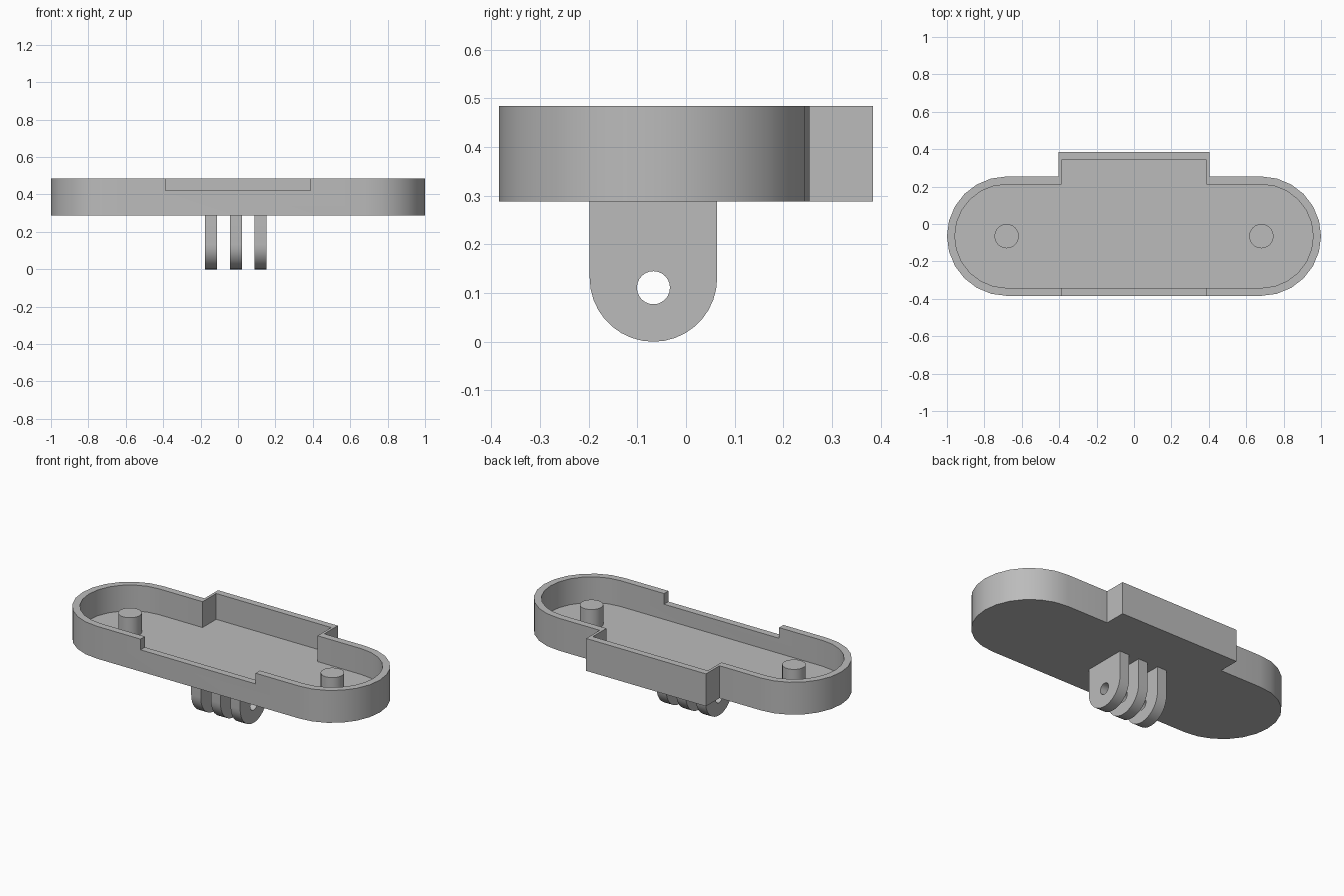
import bpy, bmesh
from math import sin, cos, pi

cube = bpy.data.objects.get("Cube")
if cube:
    bpy.data.objects.remove(cube, do_unlink=True)

grey = bpy.data.materials.new("light grey plastic")
grey.use_nodes = True
colour = (0.5, 0.5, 0.5, 1)
grey.diffuse_color = colour
grey.node_tree.nodes["Principled BSDF"].inputs["Base Color"].default_value = colour

BASE, FLOOR, RIM = 0.288, 0.328, 0.485
MID_Y, END_X, RADIUS, WALL = -0.065, 0.681, 0.319, 0.042
LUG_Y = -0.067


def arc(cx, cy, r, start, stop, steps):
    return [(cx + r * cos(start + (stop - start) * i / steps),
             cy + r * sin(start + (stop - start) * i / steps)) for i in range(steps + 1)]


def prism(name, outline, low, high, axis="z"):
    """Extrude a closed outline along z, or a (y, z) outline along x."""
    place = (lambda a, b, h: (a, b, h)) if axis == "z" else (lambda a, b, h: (h, a, b))
    bm = bmesh.new()
    face = bm.faces.new([bm.verts.new(place(a, b, low)) for a, b in outline])
    top = bmesh.ops.extrude_face_region(bm, geom=[face])["geom"]
    bmesh.ops.translate(bm, vec=place(0, 0, high - low),
                        verts=[v for v in top if isinstance(v, bmesh.types.BMVert)])
    bmesh.ops.recalc_face_normals(bm, faces=bm.faces)
    mesh = bpy.data.meshes.new(name)
    bm.to_mesh(mesh)
    bm.free()
    mesh.materials.append(grey)
    obj = bpy.data.objects.new(name, mesh)
    bpy.context.collection.objects.link(obj)
    return obj


def select(obj):
    bpy.ops.object.select_all(action="DESELECT")
    obj.select_set(True)
    bpy.context.view_layer.objects.active = obj


def cut(obj, cutter):
    cutter.hide_render = True
    mod = obj.modifiers.new("cut", "BOOLEAN")
    mod.operation, mod.solver, mod.object = "DIFFERENCE", "EXACT", cutter
    select(obj)
    bpy.ops.object.modifier_apply(modifier=mod.name)
    bpy.data.objects.remove(cutter, do_unlink=True)


def smooth(obj):
    select(obj)
    bpy.ops.object.shade_smooth_by_angle(angle=pi / 6)


def tray_outline(r, box_x, box_y):
    """Rounded slot with a rectangular bay at the back."""
    return (arc(END_X, MID_Y, r, -pi / 2, pi / 2, 12)
            + [(box_x, MID_Y + r), (box_x, box_y), (-box_x, box_y), (-box_x, MID_Y + r)]
            + arc(-END_X, MID_Y, r, pi / 2, 3 * pi / 2, 12))


# Hollow tray with a shallow notch in the front wall
tray = prism("tray", tray_outline(RADIUS, 0.403, 0.384), BASE, RIM)
cut(tray, prism("cavity", tray_outline(RADIUS - WALL, 0.387, 0.343), FLOOR, RIM + 0.1))
front = MID_Y - RADIUS
notch = [(-0.387, front - 0.1), (0.387, front - 0.1), (0.387, front + 0.08), (-0.387, front + 0.08)]
cut(tray, prism("notch", notch, 0.42, RIM + 0.1))
smooth(tray)

# Screw posts at both ends
for side, x in (("right", -END_X), ("left", END_X)):
    post = prism(side + "_post", arc(x, MID_Y, 0.065, 0, 2 * pi, 24)[:-1], FLOOR, 0.445)
    smooth(post)

# Three mounting lugs with a through hole
lug_outline = ([(LUG_Y - 0.131, BASE)] + arc(LUG_Y, 0.131, 0.131, pi, 2 * pi, 18)
               + [(LUG_Y + 0.131, BASE)])
for name, x in (("right", -0.144), ("middle", -0.011), ("left", 0.121)):
    lug = prism(name + "_lug", lug_outline, x - 0.032, x + 0.032, "x")
    hole = arc(LUG_Y, 0.111, 0.034, 0, 2 * pi, 24)[:-1]
    cut(lug, prism("hole", hole, x - 0.1, x + 0.1, "x"))
    smooth(lug)
